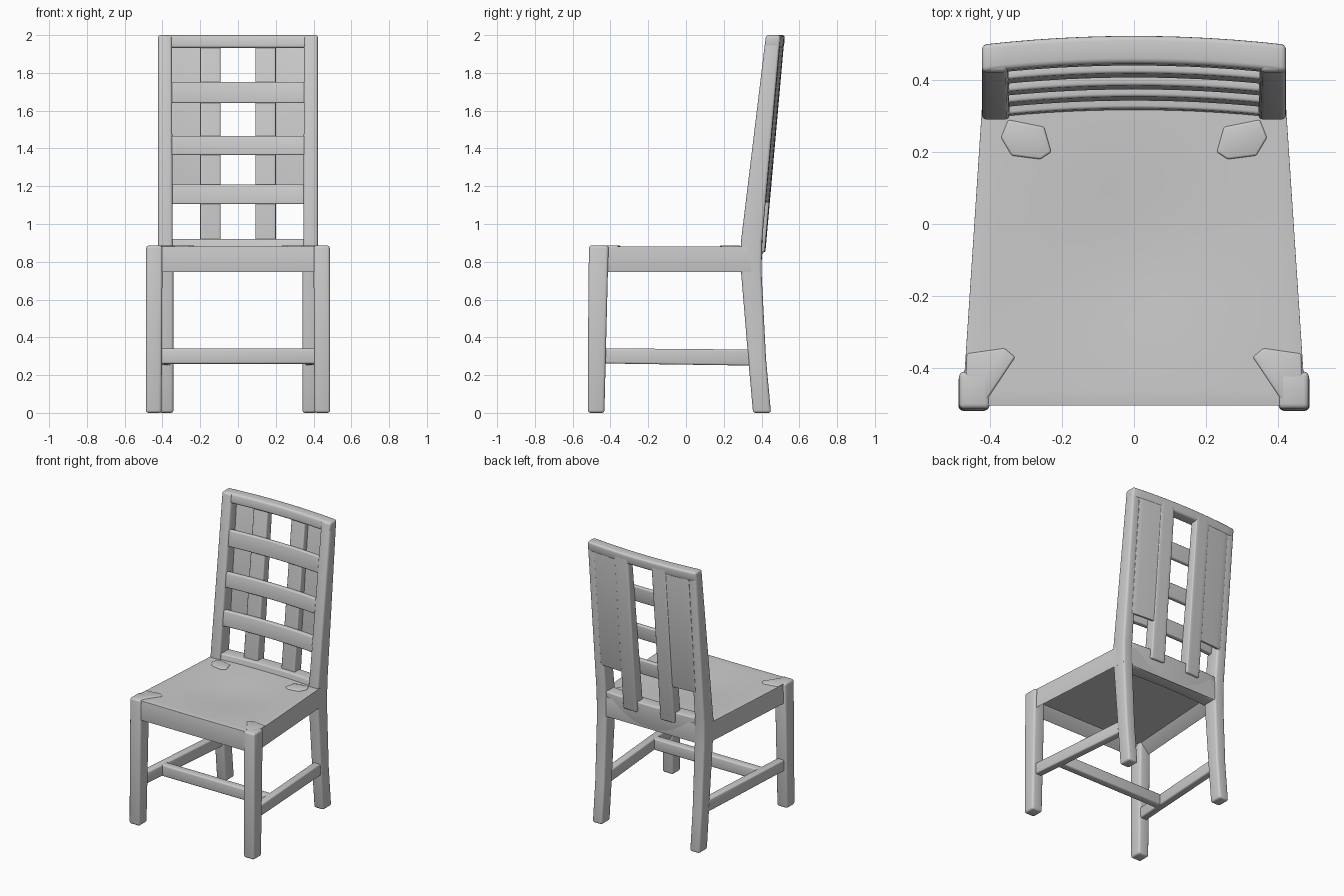
import bpy
import bmesh
import math

if "Cube" in bpy.data.objects:
    bpy.data.objects.remove(bpy.data.objects["Cube"])

GREY = (0.6, 0.6, 0.6, 1)
mat = bpy.data.materials.new("plain grey")
mat.use_nodes = True
mat.diffuse_color = GREY
mat.node_tree.nodes["Principled BSDF"].inputs["Base Color"].default_value = GREY


def finish(name, bm, bevel):
    """Round the sharp edges and turn the mesh into a smooth shaded object."""
    bmesh.ops.recalc_face_normals(bm, faces=bm.faces)
    sharp = [e for e in bm.edges if e.calc_face_angle(0) > math.radians(35)]
    bmesh.ops.bevel(bm, geom=sharp, offset=bevel, segments=3, profile=0.5,
                    affect='EDGES', clamp_overlap=True)
    mesh = bpy.data.meshes.new(name)
    bm.to_mesh(mesh)
    bm.free()
    mesh.materials.append(mat)
    obj = bpy.data.objects.new(name, mesh)
    bpy.context.collection.objects.link(obj)
    bpy.ops.object.select_all(action='DESELECT')
    obj.select_set(True)
    bpy.context.view_layer.objects.active = obj
    bpy.ops.object.shade_smooth_by_angle(angle=math.radians(40))
    return obj


def skin(rings):
    """Join a row of equal cross-sections into a closed solid."""
    bm = bmesh.new()
    rows = [[bm.verts.new(p) for p in ring] for ring in rings]
    n = len(rows[0])
    for a, b in zip(rows, rows[1:]):
        for i in range(n):
            j = (i + 1) % n
            bm.faces.new((a[i], a[j], b[j], b[i]))
    bm.faces.new(rows[0])
    bm.faces.new(rows[-1])
    return bm


def upright(name, sections, bevel=0.014):
    """Vertical member from (z, x0, x1, y0, y1) sections."""
    finish(name, skin([[(x0, y0, z), (x1, y0, z), (x1, y1, z), (x0, y1, z)]
                       for z, x0, x1, y0, y1 in sections]), bevel)


def lerp(a, b, t):
    return a + (b - a) * t


def back_y(x, z, depth):
    """Point in the leaning, bowed back; depth 0 is its front, 1 its rear."""
    t = (z - 0.9) / 1.1
    front, rear = lerp(0.29, 0.423, t), lerp(0.402, 0.5, t)
    return lerp(front, rear, depth) + 0.024 * (1 - (x / 0.42) ** 2)


def bowed(name, x0, x1, z0, z1, d0, d1, bevel=0.008, steps=12):
    """Piece of the curved back between two heights and two depths."""
    rings = []
    for i in range(steps + 1):
        x = lerp(x0, x1, i / steps)
        rings.append([(x, back_y(x, z, d), z)
                      for z, d in ((z0, d0), (z0, d1), (z1, d1), (z1, d0))])
    finish(name, skin(rings), bevel)


# Seat: tapered block with a dished top and a hollow underside
def seat_top(x, y):
    return 0.882 - 0.018 * math.exp(-((x / 0.27) ** 2 + ((y + 0.08) / 0.27) ** 2))


STEPS = 20
rings = []
for j in range(STEPS + 1):
    y = lerp(-0.505, 0.395, j / STEPS)
    half = lerp(0.477, 0.418, j / STEPS)
    xs = [lerp(-half, half, i / STEPS) for i in range(STEPS + 1)]
    rings.append([(x, y, seat_top(x, y)) for x in xs]
                 + [(x, y, 0.745) for x in reversed(xs)])
seat = skin(rings)
bmesh.ops.recalc_face_normals(seat, faces=seat.faces)
under = [f for f in seat.faces if f.normal.z < -0.9]
bmesh.ops.inset_region(seat, faces=under, thickness=0.065, depth=0)
bmesh.ops.translate(seat, verts=list({v for f in under for v in f.verts}),
                    vec=(0, 0, 0.065))
finish("seat", seat, 0.008)

for side, s in (("left", 1), ("right", -1)):
    # Legs; the rear ones run on up as the back posts
    upright(side + "_front_leg", [
        (0, s * 0.405, s * 0.488, -0.52, -0.432),
        (0.45, s * 0.402, s * 0.488, -0.518, -0.421),
        (0.886, s * 0.4, s * 0.486, -0.514, -0.41)])
    upright(side + "_rear_leg_and_post", [
        (0, s * 0.342, s * 0.418, 0.355, 0.45),
        (0.28, s * 0.342, s * 0.418, 0.33, 0.424),
        (0.74, s * 0.342, s * 0.421, 0.292, 0.4),
        (0.9, s * 0.346, s * 0.423, 0.29, 0.402),
        (1.998, s * 0.35, s * 0.423, 0.423, 0.5)])

    # Low corner pads on the seat
    pads = (("front", ((0.33, -0.37), (0.36, -0.345), (0.465, -0.36),
                       (0.47, -0.49), (0.41, -0.49))),
            ("rear", ((0.23, 0.2), (0.25, 0.27), (0.35, 0.29),
                      (0.37, 0.24), (0.34, 0.19), (0.26, 0.18))))
    for end, outline in pads:
        pad = skin([[(s * x, y, z) for x, y in outline] for z in (0.86, 0.886)])
        finish(side + "_" + end + "_corner_pad", pad, 0.006)

    # Side stretcher between the legs
    finish(side + "_stretcher", skin([
        [(s * (x - 0.027), y, z0), (s * (x + 0.027), y, z0),
         (s * (x + 0.027), y, z1), (s * (x - 0.027), y, z1)]
        for x, y, z0, z1 in ((0.442, -0.45, 0.262, 0.342),
                             (0.382, 0.37, 0.25, 0.335))]), 0.01)

    # Vertical slat and the thin rear panel beside it
    bowed(side + "_slat", s * 0.092, s * 0.2, 0.85, 1.97, 0.3, 1.0, steps=4)
    bowed(side + "_rear_panel", s * 0.15, s * 0.37, 1.115, 1.97, 0.82, 0.96,
          bevel=0.003, steps=6)

# Cross stretcher
finish("cross_stretcher", skin([
    [(x, -0.27, 0.26), (x, -0.215, 0.26), (x, -0.215, 0.34), (x, -0.27, 0.34)]
    for x in (-0.42, 0.42)]), 0.01)

# Back rails, lowest joined to the seat and highest full depth
bowed("lower_back_rail", -0.36, 0.36, 0.75, 0.92, 0.05, 0.85)
for i, (z0, z1) in enumerate(((1.105, 1.21), (1.365, 1.467), (1.64, 1.752))):
    bowed("back_rail_%d" % (i + 1), -0.375, 0.375, z0, z1, 0.03, 0.36)
bowed("top_rail", -0.423, 0.423, 1.932, 2.0, 0.0, 1.0, bevel=0.014)
